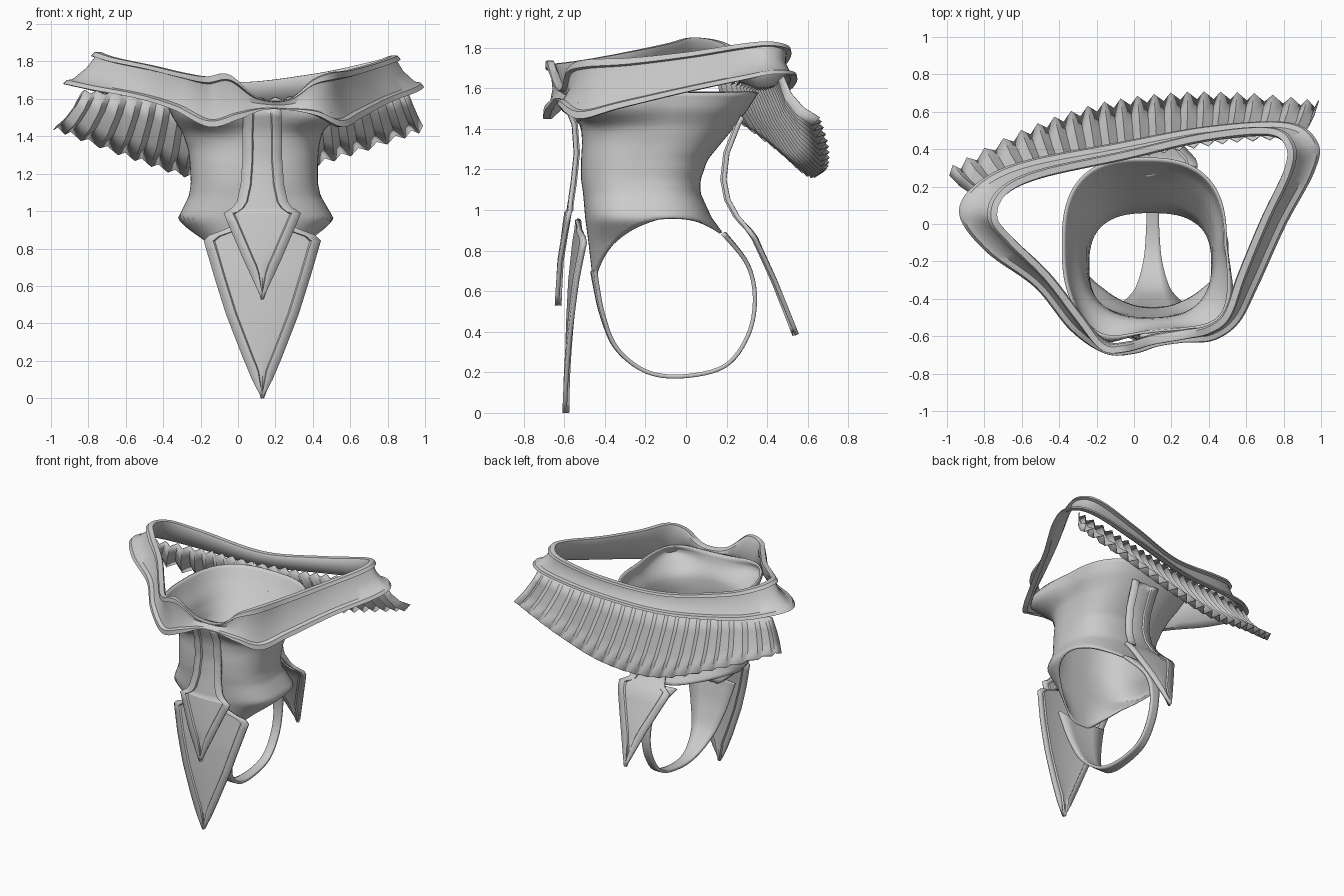
import bpy, math
from mathutils import Vector

if "Cube" in bpy.data.objects:
    bpy.data.objects.remove(bpy.data.objects["Cube"])

CX = 0.12  # centre line of the garment


def lerp_table(tab, t):
    """Linear interpolation of rows (key, v1, v2, ...), keys falling."""
    if t >= tab[0][0]:
        return tab[0][1:]
    for a, b in zip(tab, tab[1:]):
        if t >= b[0]:
            f = (a[0] - t) / max(a[0] - b[0], 1e-6)
            return tuple(p + (q - p) * f for p, q in zip(a[1:], b[1:]))
    return tab[-1][1:]


def spline(pts, steps, closed=False):
    """Catmull-Rom points through pts."""
    p, n, out = [Vector(q) for q in pts], len(pts), []
    get = (lambda i: p[i % n]) if closed else (lambda i: p[min(max(i, 0), n - 1)])
    for i in range(n if closed else n - 1):
        a, b, c, d = get(i - 1), get(i), get(i + 1), get(i + 2)
        for k in range(steps):
            t = k / steps
            out.append(0.5 * (2 * b + (c - a) * t + (2 * a - 5 * b + 4 * c - d) * t ** 2
                              + (3 * b - a - 3 * c + d) * t ** 3))
    return out if closed else out + [p[-1]]


def grid(name, rows, wrap_u=False, wrap_v=False, thick=0.0, angle=35, offset=0):
    """Skin a list of equally long vertex rows."""
    nr, nc = len(rows), len(rows[0])
    faces = []
    for r in range(nr if wrap_v else nr - 1):
        for c in range(nc if wrap_u else nc - 1):
            r2, c2 = (r + 1) % nr, (c + 1) % nc
            faces.append((r * nc + c, r * nc + c2, r2 * nc + c2, r2 * nc + c))
    me = bpy.data.meshes.new(name)
    me.from_pydata([tuple(v) for row in rows for v in row], [], faces)
    ob = bpy.data.objects.new(name, me)
    bpy.context.collection.objects.link(ob)
    bpy.ops.object.select_all(action='DESELECT')
    ob.select_set(True)
    bpy.context.view_layer.objects.active = ob
    bpy.ops.object.mode_set(mode='EDIT')
    bpy.ops.mesh.select_all(action='SELECT')
    bpy.ops.mesh.normals_make_consistent(inside=False)
    bpy.ops.object.mode_set(mode='OBJECT')
    if thick:
        m = ob.modifiers.new("thickness", 'SOLIDIFY')
        m.thickness, m.offset = thick, offset
    if angle:
        bpy.ops.object.shade_smooth_by_angle(angle=math.radians(angle))
    return ob


# Bodice: z, left x, right x, front y, back y
BODY = [(1.58, -0.38, 0.49, -0.57, 0.35), (1.50, -0.34, 0.48, -0.55, 0.30),
        (1.42, -0.29, 0.44, -0.51, 0.24), (1.33, -0.26, 0.425, -0.505, 0.165),
        (1.25, -0.25, 0.42, -0.51, 0.10), (1.15, -0.245, 0.42, -0.51, 0.065),
        (1.08, -0.255, 0.435, -0.50, 0.065), (0.96, -0.315, 0.505, -0.49, 0.12),
        (0.85, -0.21, 0.41, -0.475, 0.20), (0.72, -0.13, 0.33, -0.46, 0.21),
        (0.60, -0.08, 0.28, -0.445, 0.21)]


def body_point(th, z):
    x0, x1, y0, y1 = lerp_table(BODY, z)
    c, s = math.cos(th), math.sin(th)
    e = 0.75
    x = (x0 + x1) / 2 + (x1 - x0) / 2 * math.copysign(abs(c) ** e, c)
    y = (y0 + y1) / 2 + (y1 - y0) / 2 * math.copysign(abs(s) ** e, s)
    if s < 0:  # bust cups
        dx = dy = 0
        for bx, side in ((-0.14, -0.03), (0.44, 0.10)):
            g = math.exp(-((x - bx) / 0.16) ** 2 - ((z - 1.52) / 0.075) ** 2 - ((y + 0.48) / 0.25) ** 2)
            dx, dy = dx + side * g, dy - 0.095 * g
        x, y = x + dx, y + dy
    return Vector((x, y, z))


def leg_edge(th):
    z = 0.9
    for _ in range(40):
        q = 1 - ((body_point(th, z).y + 0.06) / 0.40) ** 2
        z = 0.6 * z + 0.4 * max(0.66, 0.57 + 0.39 * math.sqrt(max(q, 0)))
    return z


N = 96
angs = [2 * math.pi * i / N for i in range(N)]
lows = [leg_edge(t) for t in angs]
grid("bodice", [[body_point(t, 1.58 + (lo - 1.58) * r / 30) for t, lo in zip(angs, lows)]
                for r in range(31)], wrap_u=True, thick=0.014, angle=50)

# Crotch strip passing under between the leg openings: half width, y, z
strip = spline([(0.20, -0.462, 0.70), (0.18, -0.45, 0.63), (0.14, -0.415, 0.48),
                (0.09, -0.345, 0.32), (0.05, -0.20, 0.205), (0.035, -0.02, 0.18),
                (0.03, 0.19, 0.23), (0.03, 0.305, 0.38), (0.035, 0.34, 0.56),
                (0.06, 0.305, 0.73), (0.15, 0.19, 0.885)], 6)
grid("crotch_strip", [[(0.1 + p.x * u, p.y + 0.4 * (p.x * u) ** 2 * (1 if p.y < 0 else -1), p.z)
                       for u in (-1, -.5, 0, .5, 1)] for p in strip], thick=0.02, angle=50)

# Collar: lower rim and upper rim stations, left tip -> front -> right tip -> back
LOW = [(-.92, .05, 1.68), (-.78, -.14, 1.65), (-.52, -.33, 1.60), (-.33, -.56, 1.54),
       (-.15, -.68, 1.45), (0, -.68, 1.49), (.13, -.64, 1.54), (.27, -.62, 1.54),
       (.42, -.61, 1.51), (.55, -.52, 1.45), (.65, -.33, 1.50), (.80, 0, 1.58),
       (.95, .28, 1.64), (.97, .43, 1.67), (.82, .53, 1.66), (.40, .51, 1.60),
       (-.10, .42, 1.56), (-.60, .32, 1.61), (-.84, .20, 1.66)]
TOP = [(-.75, .03, 1.85), (-.66, -.09, 1.82), (-.47, -.28, 1.78), (-.30, -.50, 1.74),
       (-.17, -.66, 1.72), (-.05, -.67, 1.73), (.10, -.63, 1.61), (.27, -.60, 1.60),
       (.40, -.57, 1.70), (.50, -.49, 1.74), (.58, -.27, 1.75), (.70, .02, 1.78),
       (.82, .28, 1.82), (.83, .42, 1.83), (.72, .50, 1.80), (.38, .47, 1.73),
       (-.05, .37, 1.69), (-.50, .27, 1.77), (-.70, .17, 1.83)]
PROFILE = [(0, .014), (.12, .014), (.15, -.012), (.5, -.026), (.85, -.012), (.88, .014), (1, .014),
           (1, -.02), (.88, -.035), (.5, -.048), (.12, -.035), (0, -.02)]
lo, hi = spline(LOW, 8, True), spline(TOP, 8, True)
rows = []
for i in range(len(lo)):
    t = lo[(i + 1) % len(lo)] - lo[i - 1] + hi[(i + 1) % len(lo)] - hi[i - 1]
    n = Vector((t.y, -t.x, 0)).normalized()
    rows.append([lo[i].lerp(hi[i], a) + n * d for a, d in PROFILE])
grid("collar", rows, wrap_u=True, wrap_v=True, angle=40)

# Pleated ruffle fanning out under the back of the collar
inner = spline([(-.84, .17, 1.64), (-.50, .27, 1.62), (-.16, .34, 1.60), (.2, .40, 1.60),
                (.55, .45, 1.62), (.90, .47, 1.65)], 9)
outer = spline([(-.99, .28, 1.45), (-.6, .48, 1.30), (-.2, .62, 1.18), (.2, .68, 1.20),
                (.6, .68, 1.31), (.99, .64, 1.44)], 9)
rows = []
for i, (a, b) in enumerate(zip(inner, outer)):
    j, k = max(i - 1, 0), min(i + 1, len(inner) - 1)
    n = (outer[k] - outer[j]).cross(b - a).normalized()
    n = -n if n.z < 0 else n
    s = 1 if i % 2 else -1
    rows.append([a.lerp(b, f) + n * (s * (0.016 + 0.01 * f) - 0.13 * f * (1 - f))
                 for f in (0, .33, .67, 1)])
grid("back_ruffle", rows, thick=0.006, angle=15)


def panel(name, table, side, curl, margin=0.045, thick=0.022):
    """Bordered hanging plate from rows (z, half width, y)."""
    rows = []
    for a, b in zip(table, table[1:]):
        m = max(1, int((a[0] - b[0]) / 0.04))
        rows += [[p + (q - p) * k / m for p, q in zip(a, b)] for k in range(m)]
    rows.append(table[-1])
    out = []
    for z, w, y in rows:
        mi = min(margin, w * 0.6)
        line = [(-w, 0.006), (-w + mi, 0.006), (-w + mi * 1.15, -0.006), (0, 0),
                (w - mi * 1.15, -0.006), (w - mi, 0.006), (w, 0.006)]
        out.append([(CX + 0.01 + x, y + side * d - side * curl * x * x, z) for x, d in line])
    return grid(name, out, thick=thick, angle=30)


# Front strap ending in an arrowhead
panel("front_strap", [(1.55, .10, -.60), (1.42, .105, -.55), (1.28, .105, -.54), (1.14, .115, -.555),
                      (1.05, .135, -.57), (1.02, .155, -.575), (1.00, .18, -.578), (.985, .205, -.59),
                      (.75, .105, -.62), (.53, .004, -.63)], -1, 0.5)
# Large pointed apron below it
panel("front_apron", [(.95, .10, -.535), (.90, .20, -.54), (.87, .28, -.545), (.84, .31, -.55),
                      (.65, .255, -.57), (.45, .193, -.58), (.22, .105, -.587), (.10, .055, -.59),
                      (0, .004, -.592)], -1, 0.6)
# Back strap ending in an arrowhead tail
panel("back_strap", [(1.46, .11, .275), (1.42, .105, .255), (1.28, .10, .20), (1.15, .10, .185),
                     (1.05, .11, .205), (.97, .13, .25), (.93, .15, .285), (.90, .21, .315),
                     (.86, .20, .345), (.64, .105, .44), (.385, .004, .54)], 1, 0.3)
